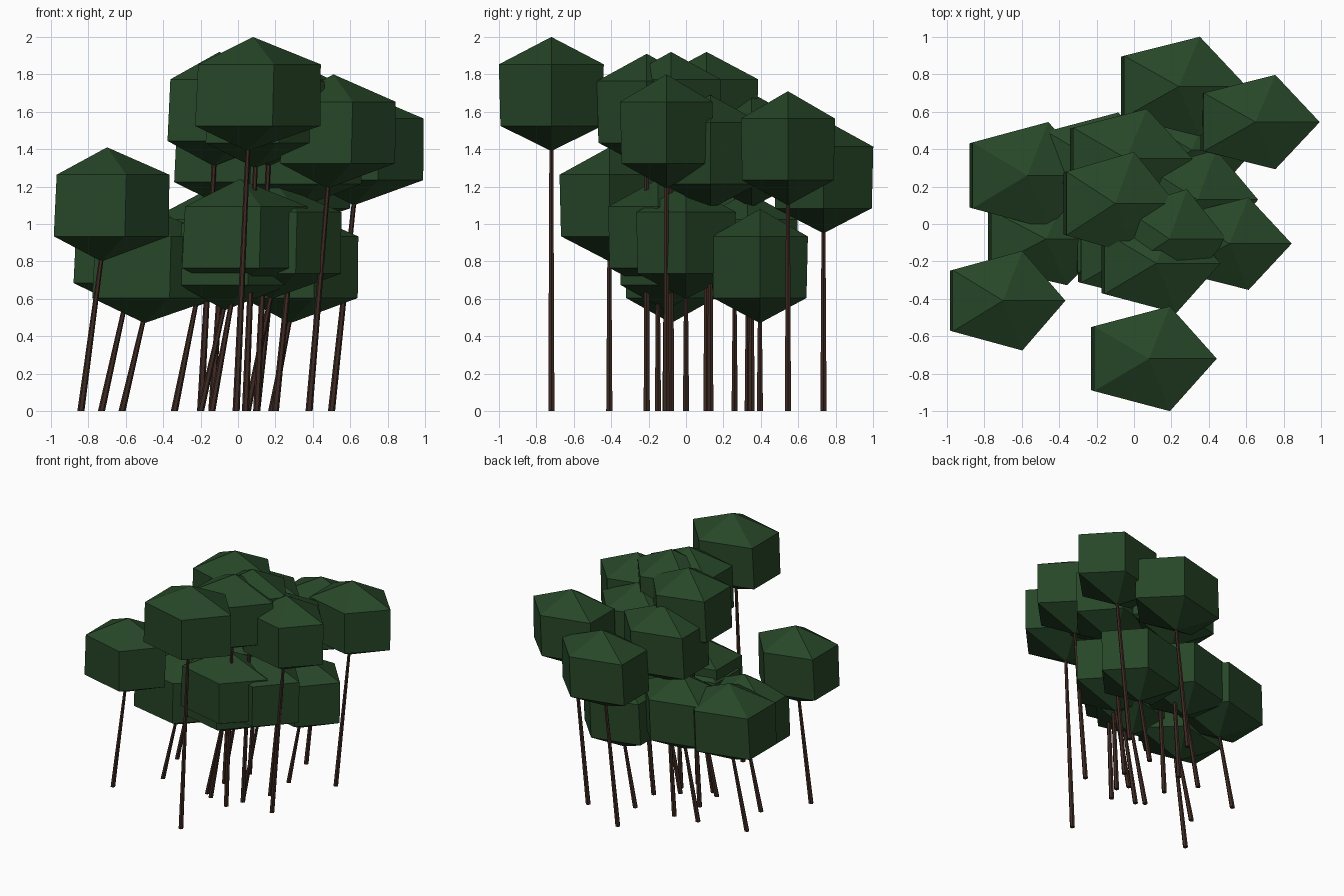
import bpy, bmesh, math

if "Cube" in bpy.data.objects:
    bpy.data.objects.remove(bpy.data.objects["Cube"])

def material(name, rgb):
    m = bpy.data.materials.new(name)
    m.diffuse_color = (*rgb, 1)
    m.use_nodes = True
    m.node_tree.nodes["Principled BSDF"].inputs["Base Color"].default_value = m.diffuse_color
    return m

GREEN = material("dark leaf green", (0.020, 0.062, 0.021))
BROWN = material("dark bark brown", (0.050, 0.024, 0.017))

def loft(name, rings, mat):
    """Skin a list of vertex rings; a ring of one point is an apex."""
    bm = bmesh.new()
    rows = [[bm.verts.new(p) for p in r] for r in rings]
    for a, b in zip(rows, rows[1:]):
        n = max(len(a), len(b))
        for i in range(n):
            j = (i + 1) % n
            if len(a) == 1:
                bm.faces.new((a[0], b[j], b[i]))
            elif len(b) == 1:
                bm.faces.new((a[i], a[j], b[0]))
            else:
                bm.faces.new((a[i], a[j], b[j], b[i]))
    for end in (rows[0], rows[-1]):
        if len(end) > 2:
            bm.faces.new(end)
    bmesh.ops.recalc_face_normals(bm, faces=bm.faces)
    me = bpy.data.meshes.new(name)
    bm.to_mesh(me)
    bm.free()
    me.materials.append(mat)
    ob = bpy.data.objects.new(name, me)
    bpy.context.collection.objects.link(ob)

def ring(x, y, z, rx, ry, n):
    return [(x + rx * math.cos(math.tau * i / n),
             y + ry * math.sin(math.tau * i / n), z) for i in range(n)]

def tree(i, base_x, x, y, top, rx, ry):
    h = 0.61
    bottom = top - h
    # five-sided crown: apex, two rings, apex
    loft(f"crown_{i}", [
        [(x - 0.03, y, bottom)],
        ring(x - 0.01, y, bottom + 0.22 * h, rx, ry * 0.97, 5),
        ring(x, y, bottom + 0.76 * h, rx * 0.98, ry, 5),
        [(x, y, top)]], GREEN)
    # leaning trunk, ending just inside the crown
    loft(f"trunk_{i}", [
        ring(base_x, y, 0, 0.019, 0.019, 6),
        ring(x - 0.025, y, bottom + 0.06, 0.012, 0.012, 6)], BROWN)

# base x, crown x, y, top height, crown radii
TREES = [
    (-0.84, -0.70, -0.41, 1.41, 0.34, 0.28),
    (-0.01, 0.08, -0.72, 2.00, 0.37, 0.295),
    (0.50, 0.65, 0.545, 1.71, 0.35, 0.265),
    (0.10, 0.24, 0.735, 1.56, 0.37, 0.28),
    (-0.73, -0.57, 0.26, 1.16, 0.37, 0.30),
    (-0.62, -0.47, -0.08, 1.08, 0.37, 0.26),
    (0.18, 0.31, 0.395, 1.08, 0.34, 0.27),
    (0.38, 0.51, -0.105, 1.80, 0.34, 0.26),
    (-0.20, -0.10, 0.11, 1.92, 0.33, 0.29),
    (0.10, 0.19, -0.08, 1.92, 0.31, 0.28),
    (0.04, 0.12, -0.21, 1.91, 0.35, 0.28),
    (-0.14, -0.04, 0.35, 1.70, 0.36, 0.28),
    (0.20, 0.34, 0.13, 1.69, 0.33, 0.28),
    (-0.14, 0.01, -0.15, 1.24, 0.37, 0.28),
    (0.05, 0.21, 0.00, 1.21, 0.35, 0.28),
    (-0.20, -0.04, -0.11, 1.15, 0.33, 0.26),
    (-0.34, -0.19, 0.33, 1.17, 0.35, 0.28),
]
for i, t in enumerate(TREES, 1):
    tree(i, *t)
